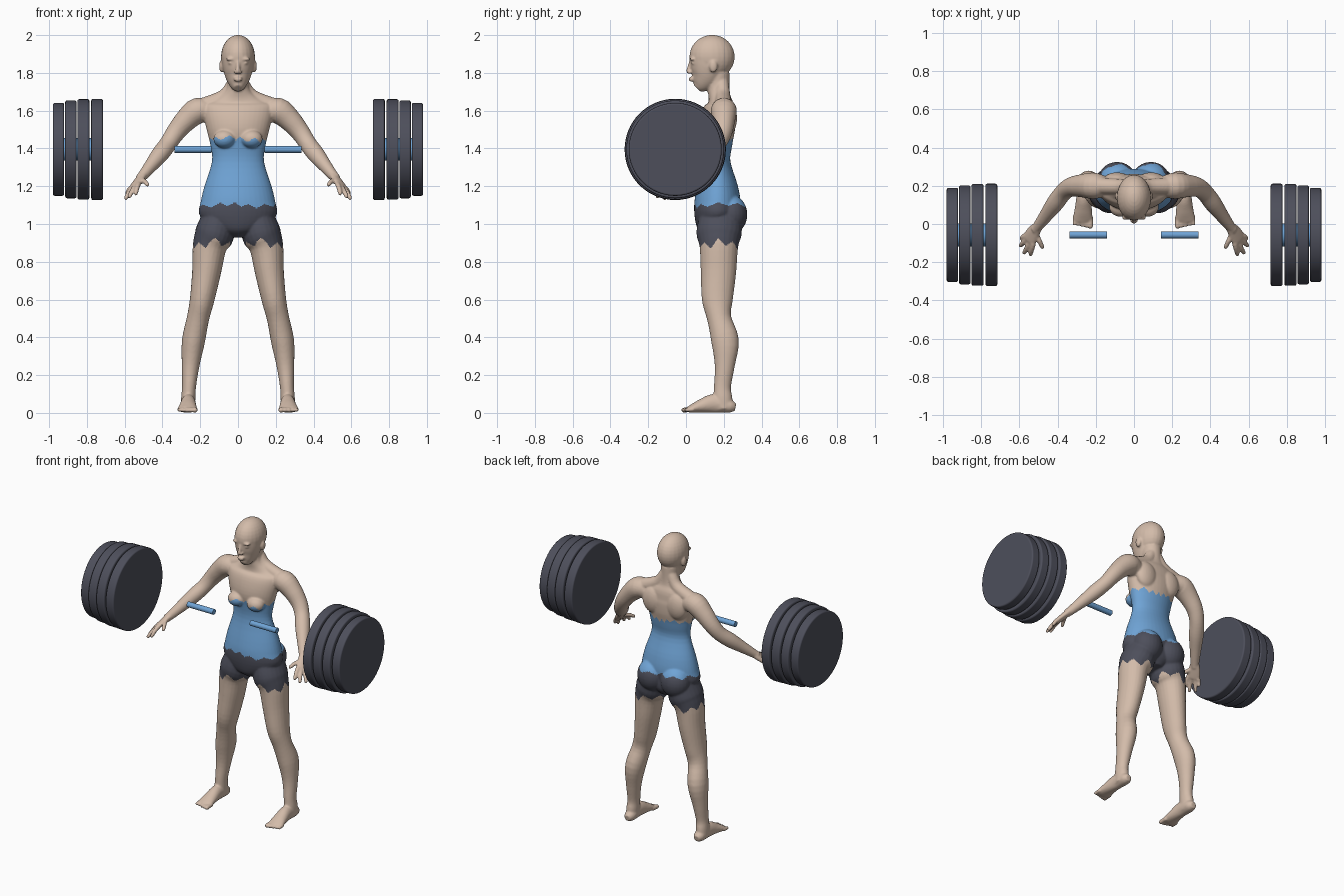
import bpy, bmesh, math
from mathutils import Vector, Matrix

if "Cube" in bpy.data.objects:
    bpy.data.objects.remove(bpy.data.objects["Cube"])


def material(name, rgb):
    m = bpy.data.materials.new(name)
    m.diffuse_color = (*rgb, 1)
    m.use_nodes = True
    m.node_tree.nodes["Principled BSDF"].inputs["Base Color"].default_value = m.diffuse_color
    return m


skin = material("skin", (0.65, 0.50, 0.40))
blue = material("blue", (0.16, 0.37, 0.67))
dark = material("dark grey", (0.075, 0.078, 0.105))


def loft(bm, rings, side=(1, 0, 0), steps=4, seg=24):
    """Smooth closed tube through rings of (x, y, z, side radius, other radius)."""
    k = [Vector(r) for r in rings]
    k = [k[0] * 2 - k[1]] + k + [k[-1] * 2 - k[-2]]
    pts = []
    for i in range(1, len(k) - 2):
        a, b, c, d = k[i - 1:i + 3]
        for s in range(steps):
            t = s / steps
            pts.append((b * 2 + (c - a) * t + (a * 2 - b * 5 + c * 4 - d) * t ** 2
                        + (b * 3 - a - c * 3 + d) * t ** 3) * 0.5)
    pts.append(k[-2])
    loops = []
    for i, p in enumerate(pts):
        lo, hi = pts[max(i - 1, 0)], pts[min(i + 1, len(pts) - 1)]
        tan = (Vector(hi[:3]) - Vector(lo[:3])).normalized()
        u = Vector(side)
        u = (u - tan * u.dot(tan)).normalized()
        v = tan.cross(u)
        loops.append([bm.verts.new(Vector(p[:3])
                      + u * p[3] * math.cos(2 * math.pi * j / seg)
                      + v * p[4] * math.sin(2 * math.pi * j / seg)) for j in range(seg)])
    for a, b in zip(loops, loops[1:]):
        for j in range(seg):
            bm.faces.new((a[j], a[(j + 1) % seg], b[(j + 1) % seg], b[j]))
    bm.faces.new(loops[0])
    bm.faces.new(loops[-1])


def blob(bm, centre, radii):
    bmesh.ops.create_uvsphere(bm, u_segments=24, v_segments=16, radius=1,
                              matrix=Matrix.Translation(centre) @ Matrix.Diagonal((*radii, 1)))


bm = bmesh.new()

# Leg and foot
loft(bm, [(.10, .185, 1.05, .085, .11), (.123, .175, .95, .104, .12), (.15, .174, .88, .09, .102),
          (.166, .172, .75, .077, .094), (.19, .166, .60, .065, .082), (.212, .176, .50, .059, .064),
          (.236, .207, .38, .061, .073), (.251, .205, .25, .047, .053), (.259, .193, .14, .037, .045),
          (.263, .195, .08, .038, .05), (.265, .20, .02, .036, .05)])
loft(bm, [(.262, .262, .03, .02, .02), (.262, .23, .036, .036, .036), (.263, .15, .05, .038, .05),
          (.265, .08, .036, .045, .036), (.268, .03, .022, .051, .022), (.268, .012, .018, .046, .016)])
for i in range(5):
    x, r = .228 + .021 * i, .014 - .001 * i
    loft(bm, [(x, .04, .018, r, r), (x, .0, .016, r, r),
              (x, -.014 + .004 * i, .014, r, r), (x, -.024 + .005 * i, .012, r * .5, r * .5)], seg=12)

# Arm
loft(bm, [(x, y, z, r, r) for x, y, z, r in (
    (.15, .195, 1.59, .055), (.212, .20, 1.60, .069), (.275, .20, 1.55, .06), (.33, .193, 1.485, .051),
    (.37, .165, 1.425, .046), (.412, .11, 1.37, .046), (.46, .045, 1.31, .036),
    (.505, -.015, 1.255, .027), (.52, -.03, 1.24, .026))], side=(0, 1, 0))

# Hand
across = Vector((-.6, -.6, .35)).normalized()
knuckles = Vector((.548, -.08, 1.20))
loft(bm, [(.50, -.01, 1.26, .026, .022), (.525, -.042, 1.23, .038, .020),
          (*knuckles, .043, .017), (.553, -.088, 1.193, .036, .012)], side=across)
tips = [(.592, -.078, 1.15), (.598, -.118, 1.13), (.578, -.158, 1.14), (.543, -.166, 1.155)]
fingers = [(knuckles + across * (.022 * i - .033), Vector(t)) for i, t in enumerate(tips)]
fingers.append((Vector((.515, -.045, 1.235)), Vector((.475, -.13, 1.205))))
for base, tip in fingers:
    loft(bm, [(*base, .014, .014), (*(base.lerp(tip, .5) + Vector((0, 0, .006))), .013, .013),
              (*base.lerp(tip, .9), .011, .011), (*tip, .005, .005)], side=across, seg=12)

# Paired body masses: trapezius, shoulder blade, breast, buttock
loft(bm, [(.02, .19, 1.75, .035, .035), (.07, .195, 1.675, .04, .04), (.19, .20, 1.62, .045, .045)],
     side=(0, 1, 0))
blob(bm, (.09, .225, 1.56), (.075, .045, .09))
blob(bm, (.072, .09, 1.45), (.058, .052, .048))
blob(bm, (.088, .235, 1.05), (.098, .09, .105))

# Paired face parts: ear, brow, eye, nostril
blob(bm, (.086, .145, 1.835), (.014, .022, .034))
blob(bm, (.038, .034, 1.873), (.028, .014, .009))
blob(bm, (.036, .040, 1.853), (.018, .013, .008))
blob(bm, (.012, .020, 1.803), (.009, .012, .008))

# Mirror the paired parts
copy = bmesh.ops.duplicate(bm, geom=bm.verts[:] + bm.edges[:] + bm.faces[:])["geom"]
for v in copy:
    if isinstance(v, bmesh.types.BMVert):
        v.co.x *= -1

# Torso and neck
loft(bm, [(0, y, z, rx, ry) for z, y, rx, ry in (
    (.935, .18, .05, .07), (.98, .175, .14, .11), (1.05, .165, .205, .12), (1.12, .167, .197, .122),
    (1.20, .166, .178, .108), (1.33, .16, .138, .075), (1.42, .162, .147, .083),
    (1.50, .163, .166, .096), (1.58, .172, .185, .09), (1.63, .182, .185, .072),
    (1.67, .178, .11, .058), (1.72, .172, .061, .059), (1.80, .168, .058, .062))], seg=40)

# Skull, jaw, nose and lips
blob(bm, (0, .138, 1.885), (.09, .12, .116))
loft(bm, [(0, y, z, rx, ry) for z, y, rx, ry in (
    (1.718, .058, .022, .024), (1.74, .078, .045, .052), (1.78, .102, .067, .080),
    (1.83, .117, .081, .097), (1.88, .125, .086, .105))], seg=32)
loft(bm, [(0, .028, 1.868, .009, .009), (0, .018, 1.83, .010, .011),
          (0, .014, 1.81, .014, .013), (0, .022, 1.798, .009, .008)], seg=16)
blob(bm, (0, .028, 1.772), (.026, .014, .006))
blob(bm, (0, .029, 1.761), (.022, .014, .007))

bmesh.ops.recalc_face_normals(bm, faces=bm.faces[:])
raw = bpy.data.meshes.new("body_parts")
bm.to_mesh(raw)
bm.free()

# Fuse the parts into one smooth body
body = bpy.data.objects.new("body", raw)
bpy.context.collection.objects.link(body)
fuse = body.modifiers.new("fuse", 'REMESH')
fuse.mode = 'VOXEL'
fuse.voxel_size = 0.006
soft = body.modifiers.new("soften", 'SMOOTH')
soft.factor = 0.5
soft.iterations = 4
deps = bpy.context.evaluated_depsgraph_get()
mesh = bpy.data.meshes.new_from_object(body.evaluated_get(deps))
body.modifiers.clear()
body.data = mesh
for v in mesh.vertices:
    v.co.z = max(v.co.z, 0)
mesh.materials.clear()
for m in (skin, blue, dark):
    mesh.materials.append(m)


def ragged(angle, teeth, size):
    """Uneven zigzag around a hem."""
    t = angle / (2 * math.pi) * teeth
    return size * (abs(t % 1 * 2 - 1) - .5) + size * .3 * math.sin(angle * 3 + 1)


# Top and shorts with ragged hems
for p in mesh.polygons:
    x, y, z = p.center
    around = math.atan2(y - .17, x)
    leg = math.atan2(y - .17, abs(x) - .15)
    p.material_index = 0
    if abs(x) < .25 and .8 < z < 1.5:
        if z < 1.10 + ragged(around, 11, .02):
            if z > .895 + ragged(leg, 7, .04):
                p.material_index = 2
        elif z < 1.45 + ragged(around, 13, .025) and abs(x) < .215:
            p.material_index = 1
mesh.shade_smooth()


def disc(name, x0, x1, radius, mat, bevel):
    """Cylinder along x, at the height of the barbell."""
    b = bmesh.new()
    bmesh.ops.create_cone(b, cap_ends=True, segments=64, radius1=radius, radius2=radius, depth=abs(x1 - x0),
                          matrix=Matrix.Translation(((x0 + x1) / 2, -.057, 1.395))
                          @ Matrix.Rotation(math.pi / 2, 4, 'Y'))
    me = bpy.data.meshes.new(name)
    b.to_mesh(me)
    b.free()
    me.materials.append(mat)
    me.shade_smooth()
    me.set_sharp_from_angle(angle=math.radians(40))
    ob = bpy.data.objects.new(name, me)
    bpy.context.collection.objects.link(ob)
    if bevel:
        mod = ob.modifiers.new("rounded_rim", 'BEVEL')
        mod.width = bevel
        mod.segments = 3
        mod.limit_method = 'ANGLE'
        mod.harden_normals = True


# Barbell: grips, hubs and four weight plates on each side
for s, label in ((1, "right"), (-1, "left")):
    disc(f"{label}_grip", s * .14, s * .337, .018, blue, 0)
    disc(f"{label}_hub", s * .74, s * .95, .06, blue, 0)
    for i, (x0, x1, r) in enumerate(((.715, .777, .268), (.787, .85, .266),
                                     (.855, .915, .259), (.92, .98, .246))):
        disc(f"{label}_weight_plate_{i + 1}", s * x0, s * x1, r, dark, .01)
